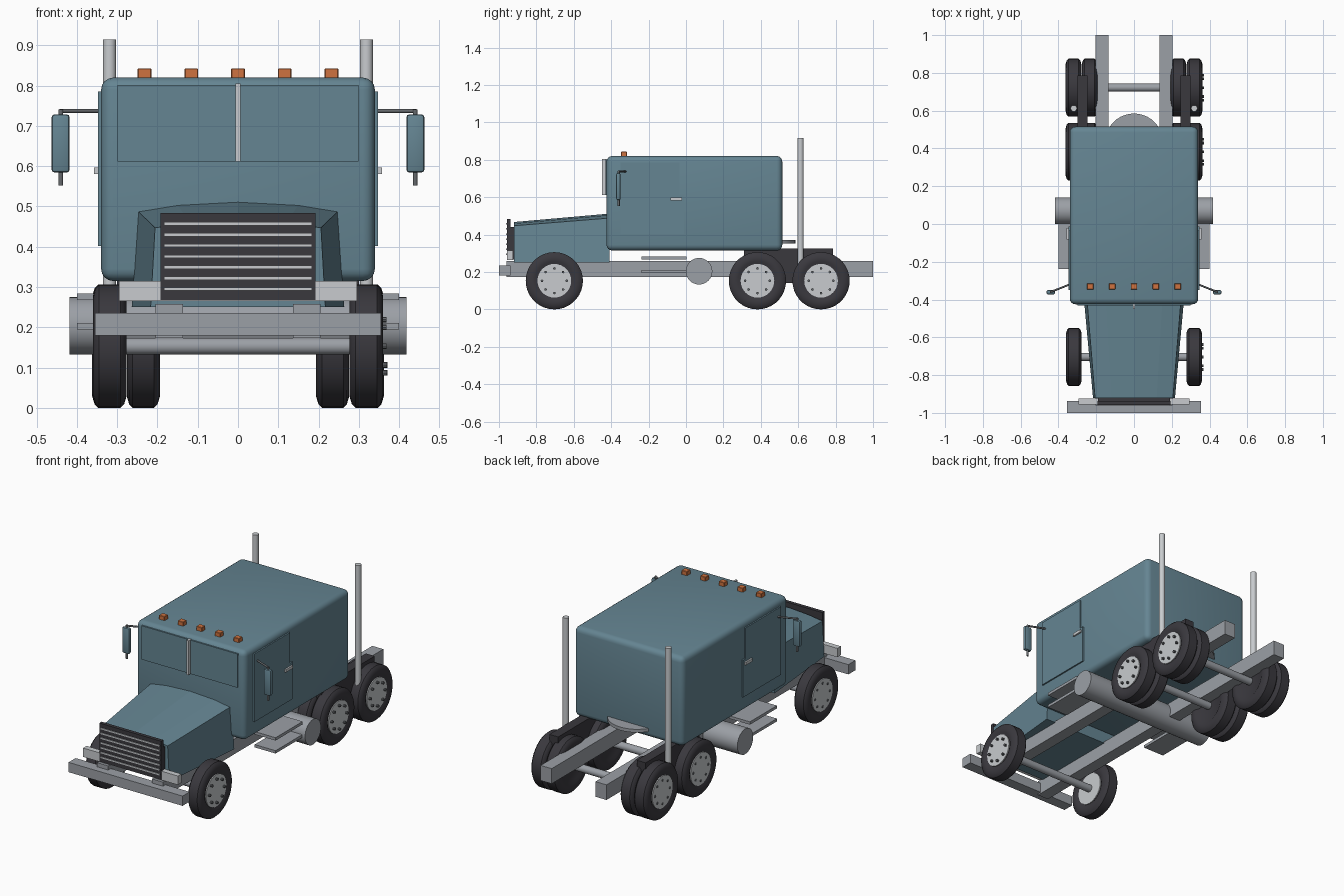
import bpy, bmesh, math
from mathutils import Vector, Matrix

if "Cube" in bpy.data.objects:
    bpy.data.objects.remove(bpy.data.objects["Cube"])


def material(name, rgb):
    m = bpy.data.materials.new(name)
    m.diffuse_color = (*rgb, 1)
    m.use_nodes = True
    m.node_tree.nodes["Principled BSDF"].inputs["Base Color"].default_value = m.diffuse_color
    return m


BLUE = material("blue_paint", (0.13, 0.235, 0.29))
GREY = material("frame_grey", (0.33, 0.35, 0.38))
SILVER = material("silver", (0.58, 0.60, 0.62))
RUBBER = material("rubber", (0.042, 0.040, 0.048))
ORANGE = material("amber_orange", (0.62, 0.17, 0.05))
DARK_GREY = material("dark_grey", (0.13, 0.14, 0.15))


def finish(name, bm, mat, bevel=0, segments=2, smooth=True):
    bmesh.ops.recalc_face_normals(bm, faces=bm.faces)
    me = bpy.data.meshes.new(name)
    bm.to_mesh(me)
    bm.free()
    me.materials.append(mat)
    ob = bpy.data.objects.new(name, me)
    bpy.context.collection.objects.link(ob)
    bpy.ops.object.select_all(action='DESELECT')
    ob.select_set(True)
    bpy.context.view_layer.objects.active = ob
    if bevel:
        mod = ob.modifiers.new("bevel", 'BEVEL')
        mod.width, mod.segments = bevel, segments
        bpy.ops.object.modifier_apply(modifier=mod.name)
    if smooth:
        bpy.ops.object.shade_smooth_by_angle(angle=math.radians(35))
    return ob


def box(name, x, y, z, mat, bevel=0, segments=2):
    """Box from (min, max) ranges."""
    bm = bmesh.new()
    bmesh.ops.create_cube(bm, size=1)
    for v in bm.verts:
        v.co = Vector([r[0] if c < 0 else r[1] for c, r in zip(v.co, (x, y, z))])
    return finish(name, bm, mat, bevel, segments, smooth=bevel > 0)


def rod(name, a, b, r, mat, sides=32):
    """Cylinder between two points."""
    a, b = Vector(a), Vector(b)
    bm = bmesh.new()
    bmesh.ops.create_cone(bm, cap_ends=True, segments=sides, radius1=r, radius2=r,
                          depth=(b - a).length)
    rot = (b - a).to_track_quat('Z', 'Y').to_matrix().to_4x4()
    bm.transform(Matrix.Translation((a + b) / 2) @ rot)
    return finish(name, bm, mat)


def loft(name, sections, mat, **kw):
    """Skin closed sections of equal point count and cap both ends."""
    bm = bmesh.new()
    rings = [[bm.verts.new(p) for p in s] for s in sections]
    n = len(rings[0])
    for r0, r1 in zip(rings, rings[1:]):
        for i in range(n):
            j = (i + 1) % n
            bm.faces.new((r0[i], r0[j], r1[j], r1[i]))
    bm.faces.new(rings[0])
    bm.faces.new(rings[-1])
    return finish(name, bm, mat, **kw)


def lathe(name, profile, centre, mat, sides=36):
    """Turn (x, radius) points about an axle-parallel line."""
    cx, cy, cz = centre
    turns = [2 * math.pi * i / sides for i in range(sides)]
    return loft(name, [[(cx + x, cy + r * math.cos(t), cz + r * math.sin(t)) for t in turns]
                       for x, r in profile], mat)


def wheel(tag, s, x_in, x_out, y, rim=True):
    z, c, h = 0.153, s * (x_in + x_out) / 2, (x_out - x_in) / 2
    # tyre with rounded shoulders
    lathe("tyre_" + tag, [(-h * .8, .09), (-h, .105), (-h, .125), (-h * .86, .144), (-h * .65, .153),
                          (h * .65, .153), (h * .86, .144), (h, .125), (h, .105), (h * .8, .09)],
          (c, y, z), RUBBER)
    if rim:
        rod("rim_" + tag, (c - h * .93, y, z), (c + h * .93, y, z), 0.09, SILVER)
        face = c + s * h * .93
        for i in range(8):
            t = i * math.pi / 4
            py, pz = y + .066 * math.cos(t), z + .066 * math.sin(t)
            rod(f"lug_nut_{tag}_{i}", (face - s * .004, py, pz),
                (face + s * (.012 if s > 0 else .003), py, pz), .007, DARK_GREY, 8)


# cab body
box("cab", (-.34, .34), (-.425, .515), (.315, .82), BLUE, .03, 4)

# hood, wider and taller toward the cab
def hood_section(y, low, edge, mid, z_edge, z_mid):
    half = [(low, .25), (edge, z_edge), (mid, z_mid - .008)]
    pts = half + [(0, z_mid)] + [(-x, z) for x, z in reversed(half)]
    return [(x, y, z) for x, z in pts]

loft("hood", [hood_section(-.92, .217, .206, .12, .447, .467),
              hood_section(-.41, .264, .248, .15, .488, .512)], BLUE, smooth=False)

# windscreen panels and divider
for s, side in ((-1, "left"), (1, "right")):
    box("windscreen_" + side, sorted((s * .004, s * .299)), (-.431, -.423), (.612, .802), BLUE)
box("windscreen_divider", (-.006, .006), (-.449, -.424), (.612, .805), SILVER)

# grille with slats
box("grille", (-.192, .192), (-.958, -.938), (.268, .484), RUBBER)
for i in range(7):
    z = .295 + i * .027
    box(f"grille_slat_{i}", (-.184, .184), (-.962, -.957), (z - .004, z + .004), SILVER)
box("grille_mount", (-.19, .19), (-.94, -.918), (.268, .44), RUBBER)

# bumper and upper bumper bar
box("bumper", (-.355, .355), (-1, -.937), (.18, .235), GREY)
box("bumper_bar", (-.295, .295), (-.956, -.925), (.265, .315), SILVER)

# roof marker lights
for i in range(5):
    x = (i - 2) * .116
    box(f"marker_light_{i}", (x - .017, x + .017), (-.347, -.315), (.81, .843), ORANGE, .002, 1)

# fuel tank and axles
rod("fuel_tank", (-.418, .07, .204), (.418, .07, .204), .071, GREY)
for tag, y in (("front", -.704), ("middle", .382), ("rear", .722)):
    rod("axle_" + tag, (-.3, y, .153), (.3, y, .153), .021, GREY)

# coupling plate
rod("coupling_plate", (0, .432, .352), (0, .432, .37), .153, GREY, 40)

# paired parts
for s, side in ((-1, "left"), (1, "right")):
    def X(a, b):
        return sorted((s * a, s * b))

    box("frame_rail_" + side, X(.136, .205), (-.96, 1), (.173, .258), GREY)
    for tag, z in (("lower", .195), ("upper", .268)):
        box(f"step_{tag}_{side}", X(.27, .4), (-.237, .003), (z, z + .016), GREY)
    box("suspension_beam_" + side, X(.245, .3), (.31, .787), (.14, .326), RUBBER)
    rod("exhaust_stack_" + side, (s * .319, .612, .18), (s * .319, .612, .915), .0165, SILVER, 24)

    # wheels: single in front, doubled behind
    wheel("front_" + side, s, .277, .36, -.704)
    for tag, y in (("middle", .382), ("rear", .722)):
        wheel(f"{tag}_outer_{side}", s, .279, .362, y)
        wheel(f"{tag}_inner_{side}", s, .194, .276, y, rim=False)
        rod(f"inner_hub_{tag}_{side}", (s * .205, y, .153), (s * .27, y, .153), .092, RUBBER)

    # door with stepped rear edge, and handle
    outline = [(-.35, .402), (-.012, .402), (-.012, .612), (-.034, .612), (-.034, .785), (-.35, .785)]
    loft("door_" + side, [[(s * x, y, z) for y, z in outline] for x in (.335, .348)],
         BLUE, smooth=False)
    box("door_handle_" + side, X(.345, .357), (-.083, -.022), (.581, .597), SILVER)

    # mirror on a swept arm
    rod("mirror_arm_" + side, (s * .335, -.318, .737), (s * .442, -.36, .737), .005, DARK_GREY, 12)
    rod("mirror_post_" + side, (s * .44, -.36, .552), (s * .44, -.36, .741), .006, DARK_GREY, 12)
    box("mirror_" + side, X(.418, .463), (-.373, -.35), (.584, .729), BLUE, .008, 2)
